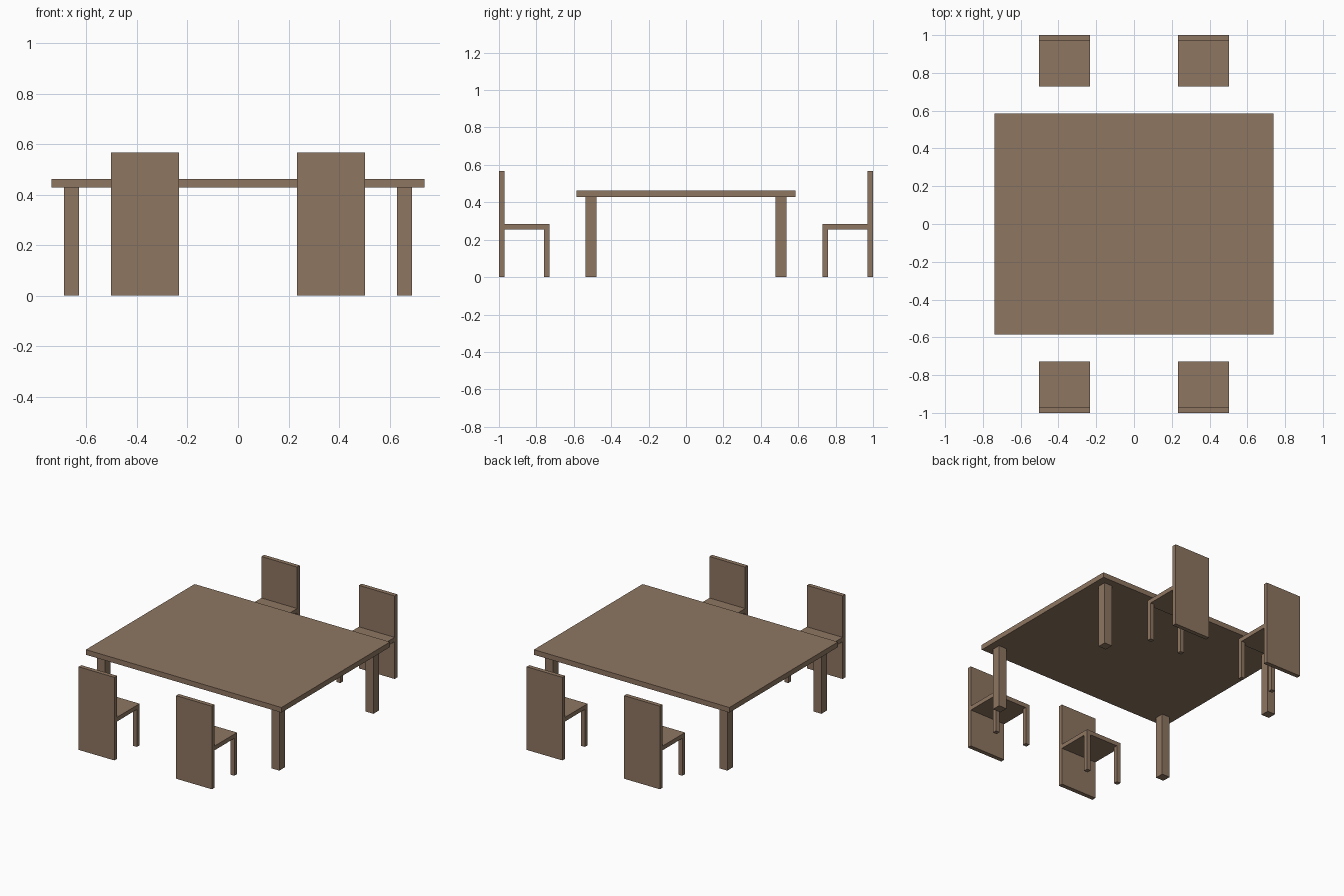
import bpy
import bmesh
from mathutils import Vector

if "Cube" in bpy.data.objects:
    bpy.data.objects.remove(bpy.data.objects["Cube"])

wood = bpy.data.materials.new("wood")
wood.diffuse_color = (0.27, 0.18, 0.12, 1.0)
wood.use_nodes = True
wood.node_tree.nodes["Principled BSDF"].inputs["Base Color"].default_value = wood.diffuse_color


def box(name, x, y, z):
    """Box from (min, max) ranges on each axis."""
    lo, hi = (Vector(sorted(p)[i] for p in (x, y, z)) for i in (0, 1))
    bm = bmesh.new()
    bmesh.ops.create_cube(bm, size=1)
    bmesh.ops.scale(bm, vec=hi - lo, verts=bm.verts)
    mesh = bpy.data.meshes.new(name)
    bm.to_mesh(mesh)
    bm.free()
    mesh.materials.append(wood)
    obj = bpy.data.objects.new(name, mesh)
    obj.location = (lo + hi) / 2
    bpy.context.collection.objects.link(obj)
    return obj


# Table top
TOP_Z = 0.428
box("table_top", (-0.738, 0.738), (-0.586, 0.586), (TOP_Z, 0.463))

# Chair dimensions, measured outward from the table centre
SEAT_FRONT, BACK_INNER, BACK_OUTER = 0.729, 0.971, 1.0
CHAIR_LEFT, CHAIR_RIGHT = 0.233, 0.503
SEAT_BOTTOM, SEAT_TOP, BACK_TOP = 0.255, 0.284, 0.567
LEG = 0.029

for sx, xname in ((-1, "left"), (1, "right")):
    for sy, yname in ((-1, "front"), (1, "back")):
        where = f"{yname}_{xname}"

        # Table leg
        box(f"table_leg_{where}", (sx * 0.629, sx * 0.688),
            (sy * 0.478, sy * 0.537), (0, TOP_Z))

        # Chair: full-height back panel, seat and two legs at the seat's front
        width = (sx * CHAIR_LEFT, sx * CHAIR_RIGHT)
        box(f"chair_back_{where}", width,
            (sy * BACK_INNER, sy * BACK_OUTER), (0, BACK_TOP))
        box(f"chair_seat_{where}", width,
            (sy * SEAT_FRONT, sy * BACK_INNER), (SEAT_BOTTOM, SEAT_TOP))
        for side, x0 in (("inner", CHAIR_LEFT), ("outer", CHAIR_RIGHT - LEG)):
            box(f"chair_{side}_leg_{where}", (sx * x0, sx * (x0 + LEG)),
                (sy * SEAT_FRONT, sy * (SEAT_FRONT + LEG)), (0, SEAT_BOTTOM))
